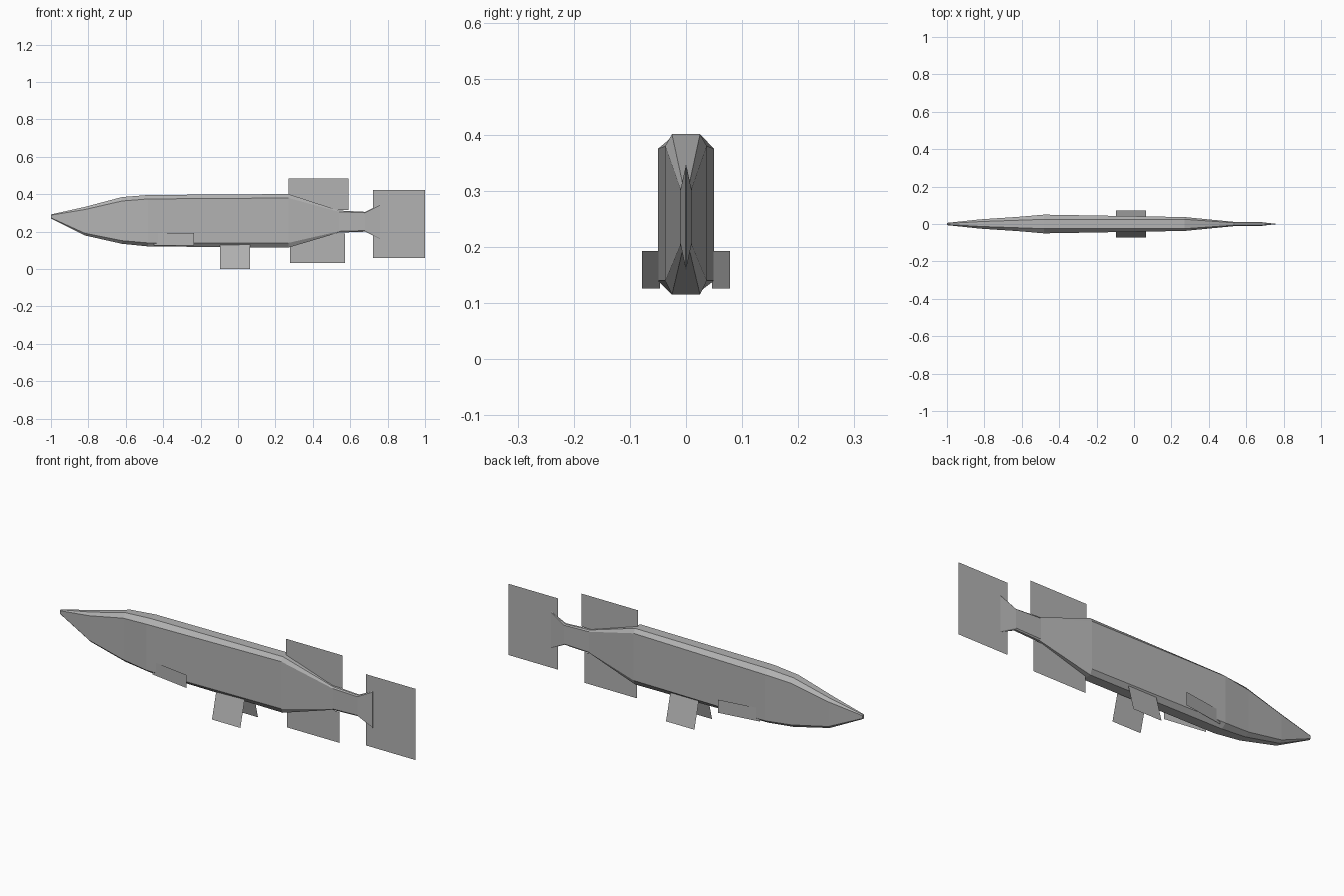
import bpy

grey = bpy.data.materials.new("plain grey")
grey.diffuse_color = (0.45, 0.45, 0.45, 1)


def mesh_object(name, verts, faces):
    me = bpy.data.meshes.new(name)
    me.from_pydata(verts, [], faces)
    me.materials.append(grey)
    ob = bpy.data.objects.new(name, me)
    bpy.context.collection.objects.link(ob)
    return ob


# Body: octagonal cross-sections lofted from nose to tail stem
# x, side half-width, ridge half-width, ridge top, side top, side bottom, keel bottom
sections = [
    (-1.00, 0.006, 0.003, 0.292, 0.288, 0.274, 0.270),
    (-0.82, 0.025, 0.013, 0.332, 0.318, 0.192, 0.180),
    (-0.62, 0.038, 0.020, 0.385, 0.364, 0.152, 0.135),
    (-0.48, 0.050, 0.025, 0.396, 0.375, 0.140, 0.121),
    (0.27, 0.037, 0.025, 0.401, 0.380, 0.140, 0.115),
    (0.54, 0.011, 0.006, 0.313, 0.306, 0.202, 0.195),
    (0.68, 0.010, 0.005, 0.306, 0.301, 0.206, 0.200),
    (0.76, 0.001, 0.0005, 0.346, 0.342, 0.164, 0.160),
]
verts, faces = [], []
for x, w, r, t, st, sb, b in sections:
    verts += [(x, -r, t), (x, -w, st), (x, -w, sb), (x, -r, b),
              (x, r, b), (x, w, sb), (x, w, st), (x, r, t)]
for i in range(len(sections) - 1):
    for j in range(8):
        a, b = i * 8 + j, i * 8 + (j + 1) % 8
        faces.append((a, b, b + 8, a + 8))
last = (len(sections) - 1) * 8
faces += [tuple(reversed(range(8))), tuple(range(last, last + 8))]
mesh_object("body", verts, faces)


# Flat fins on the centre plane
def centre_fin(name, x0, x1, z0, z1):
    mesh_object(name, [(x0, 0, z0), (x1, 0, z0), (x1, 0, z1), (x0, 0, z1)], [(0, 1, 2, 3)])


centre_fin("dorsal_fin", 0.27, 0.59, 0.315, 0.483)
centre_fin("anal_fin", 0.277, 0.573, 0.033, 0.19)
centre_fin("tail_fin", 0.722, 1.0, 0.06, 0.423)

# Paired fins: side fins swing outward to the rear, belly fins splay downward
for side, s in (("near", -1), ("far", 1)):
    mesh_object("side_fin_" + side,
                [(-0.45, s * 0.046, 0.126), (-0.235, s * 0.078, 0.126),
                 (-0.235, s * 0.078, 0.193), (-0.45, s * 0.046, 0.193)], [(0, 1, 2, 3)])
    mesh_object("belly_fin_" + side,
                [(-0.097, s * 0.071, 0), (0.063, s * 0.071, 0),
                 (0.063, s * 0.036, 0.133), (-0.097, s * 0.036, 0.133)], [(0, 1, 2, 3)])
